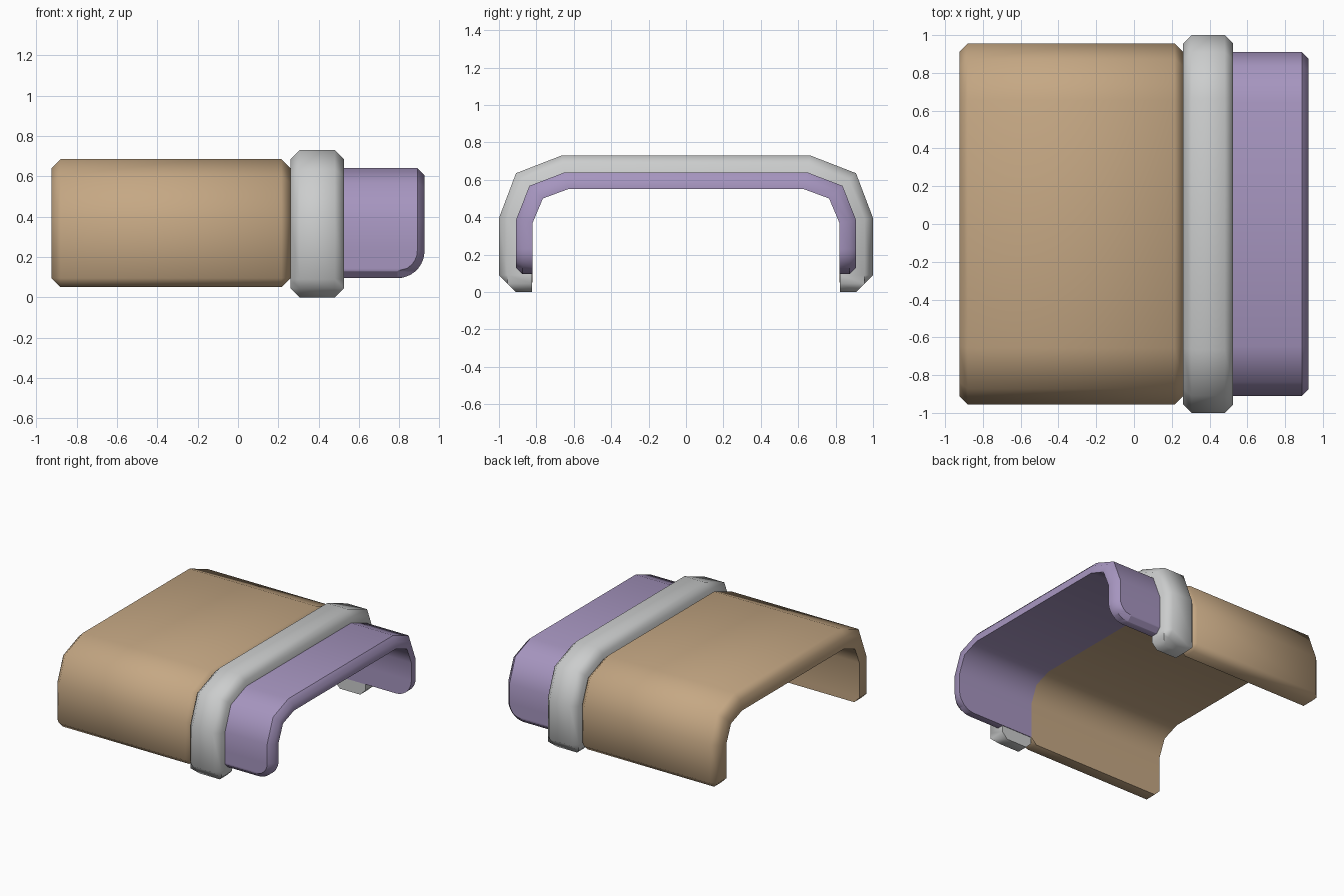
import bpy, bmesh, math

cube = bpy.data.objects.get("Cube")
if cube:
    bpy.data.objects.remove(cube, do_unlink=True)

# Inner arch corners (y, z) with the outward direction of their mitre
INNER_HALF = 0.82
CORNERS = [((INNER_HALF, 0.37), (1, 0.14)),
           ((0.765, 0.50), (0.8, 0.75)),
           ((0.63, 0.55), (0.19, 1))]


def make_material(name, colour):
    mat = bpy.data.materials.new(name)
    mat.use_nodes = True
    mat.diffuse_color = (*colour, 1)
    bsdf = mat.node_tree.nodes["Principled BSDF"]
    bsdf.inputs["Base Color"].default_value = (*colour, 1)
    bsdf.inputs["Roughness"].default_value = 0.6
    return mat


def corner_inset(h, radius):
    """Inset of a rounded lower corner at height h above the foot."""
    if h >= radius:
        return 0
    return radius - math.sqrt(max(0, radius ** 2 - (radius - h) ** 2))


def arch_shell(name, mat, x0, x1, z0, thick, bevel, drop, r0, r1, steps, lift=0, crisp=False):
    """Arched band with a bevelled outer rim and shaped lower corners."""
    def section(point, direction, h):
        outer = thick - max(0, drop - h)
        side = min(thick - bevel, outer)

        def insets(r):
            inner_r = max(r - bevel, 0)
            face = max(r, bevel) if h <= bevel else bevel + corner_inset(h - bevel, inner_r)
            return corner_inset(h, r), face

        a, fa = insets(r0)
        b, fb = insets(r1)
        ring = [(x0 + a, lift), (x0 + a, side), (x0 + fa, outer),
                (x1 - fb, outer), (x1 - b, side), (x1 - b, lift)]
        return [(x, point[0] + direction[0] * t, point[1] + direction[1] * t) for x, t in ring]

    # Stations run up one leg and are mirrored down the other
    half = [section((INNER_HALF, z0 + h), (1, 0), h) for h in steps]
    half += [section(p, d, 1) for p, d in CORNERS]
    rings = half + [[(x, -y, z) for x, y, z in ring] for ring in reversed(half)]

    bm = bmesh.new()
    verts = [[bm.verts.new(co) for co in ring] for ring in rings]
    for lower, upper in zip(verts, verts[1:]):
        for i in range(6):
            j = (i + 1) % 6
            bm.faces.new((lower[i], lower[j], upper[j], upper[i]))
        if crisp:
            for i in (2, 3):
                bm.edges.get((lower[i], upper[i])).smooth = False
    bm.faces.new(verts[0])
    bm.faces.new(verts[-1])
    bmesh.ops.remove_doubles(bm, verts=bm.verts[:], dist=0.0005)
    bmesh.ops.recalc_face_normals(bm, faces=bm.faces[:])

    mesh = bpy.data.meshes.new(name)
    bm.to_mesh(mesh)
    bm.free()
    mesh.materials.append(mat)
    obj = bpy.data.objects.new(name, mesh)
    bpy.context.collection.objects.link(obj)
    bpy.ops.object.select_all(action='DESELECT')
    obj.select_set(True)
    bpy.context.view_layer.objects.active = obj
    bpy.ops.object.shade_smooth_by_angle(angle=math.radians(50), keep_sharp_edges=True)
    return obj


tan = make_material("tan", (0.56, 0.39, 0.23))
grey = make_material("light grey", (0.60, 0.61, 0.61))
purple = make_material("soft purple", (0.38, 0.30, 0.52))

# Broad main cover
B = 0.045
arch_shell("main_cover", tan, -0.925, 0.26, 0.05, 0.135, B, B, B, B, [0, B])

# Raised band around the joint
arch_shell("raised_band", grey, 0.26, 0.525, 0, 0.18, B, 2 * B, B, B, [0, B, 2 * B], lift=0.004)

# Narrow end sleeve with rounded lower corners
R, C = 0.135, 0.036
heights = [R * (1 - math.cos(math.radians(a))) for a in range(0, 91, 10)]
heights = sorted(heights + [C])
arch_shell("end_sleeve", purple, 0.26, 0.925, 0.095, 0.09, C, C, 0, R, heights, crisp=True)
